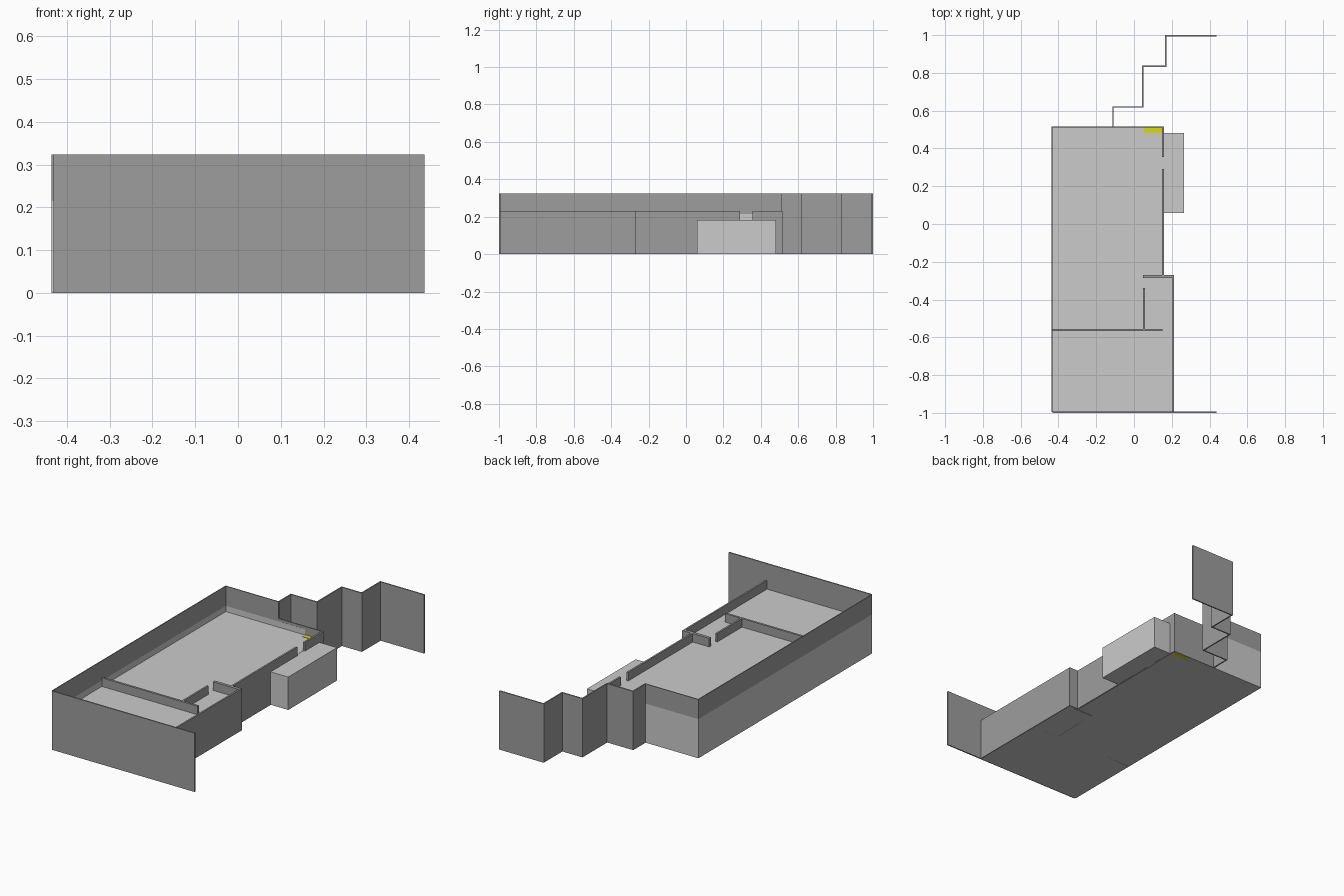
import bpy, bmesh

if "Cube" in bpy.data.objects:
    bpy.data.objects.remove(bpy.data.objects["Cube"])

def material(name, col):
    m = bpy.data.materials.new(name)
    m.diffuse_color = (*col, 1)
    m.use_nodes = True
    m.node_tree.nodes["Principled BSDF"].inputs["Base Color"].default_value = m.diffuse_color
    return m

DARK = material("dark_grey", (0.34, 0.34, 0.34))
YELLOW = material("yellow", (0.75, 0.7, 0.0))

def prism(name, pts, z0, z1, mat=None):
    """Extrude a plan outline from z0 to z1."""
    bm = bmesh.new()
    face = bm.faces.new([bm.verts.new((x, y, z0)) for x, y in pts])
    ext = bmesh.ops.extrude_face_region(bm, geom=[face])
    verts = [g for g in ext["geom"] if isinstance(g, bmesh.types.BMVert)]
    bmesh.ops.translate(bm, verts=verts, vec=(0, 0, z1 - z0))
    bmesh.ops.recalc_face_normals(bm, faces=bm.faces)
    me = bpy.data.meshes.new(name)
    bm.to_mesh(me)
    bm.free()
    ob = bpy.data.objects.new(name, me)
    bpy.context.collection.objects.link(ob)
    if mat:
        me.materials.append(mat)
    return ob

def box(name, x0, x1, y0, y1, z0, z1, mat=None):
    return prism(name, [(x0, y0), (x1, y0), (x1, y1), (x0, y1)], z0, z1, mat)

HIGH, LOW, RIM, FLOOR = 0.323, 0.23, 0.215, 0.183

# floor slab with an L-shaped plan
prism("floor_slab", [(-0.436, -0.995), (0.205, -0.995), (0.205, -0.275),
                     (0.15, -0.275), (0.15, 0.515), (-0.436, 0.515)], 0, FLOOR)

# light plinth rim, dark parapet on top of it (left and back)
for name, z0, z1, mat in (("rim", FLOOR, RIM, None), ("parapet", RIM, HIGH, DARK)):
    x1 = 0.05 if name == "rim" else -0.112
    prism("left_back_" + name, [(-0.436, -0.995), (-0.431, -0.995), (-0.431, 0.51),
                                (x1, 0.51), (x1, 0.515), (-0.436, 0.515)], z0, z1, mat)

# tall front wall running past the building
box("front_wall", -0.431, 0.436, -1.0, -0.993, 0, HIGH, DARK)

# stepped tall wall at the back
t = 0.007
path = [(-0.115, 0.515), (-0.115, 0.623), (0.043, 0.623), (0.043, 0.838),
        (0.165, 0.838), (0.165, 1.0), (0.436, 1.0)]
inner = [(x + t if i < 6 else x, y - t if i else y) for i, (x, y) in enumerate(path)]
prism("stepped_back_wall", path + inner[::-1], 0, HIGH, DARK)

# low walls: x0, x1, y0, y1
low_walls = {
    "back_low_wall": (-0.112, 0.158, 0.5105, 0.5165),
    "right_wall_back": (0.148, 0.158, 0.355, 0.511),
    "right_wall_middle": (0.148, 0.158, -0.272, 0.29),
    "right_wall_front": (0.203, 0.212, -0.993, -0.272),
    "recess_wall": (0.048, 0.212, -0.287, -0.27),
    "partition_short": (0.048, 0.058, -0.557, -0.34),
    "partition_long": (-0.431, 0.15, -0.567, -0.555),
}
for name, (x0, x1, y0, y1) in low_walls.items():
    box(name, x0, x1, y0, y1, 0, LOW, DARK)

# side annex block and yellow marker
box("side_annex", 0.07, 0.265, 0.058, 0.482, 0.001, 0.182)
box("yellow_marker", 0.053, 0.148, 0.485, 0.5105, -0.0005, FLOOR + 0.002, YELLOW)
